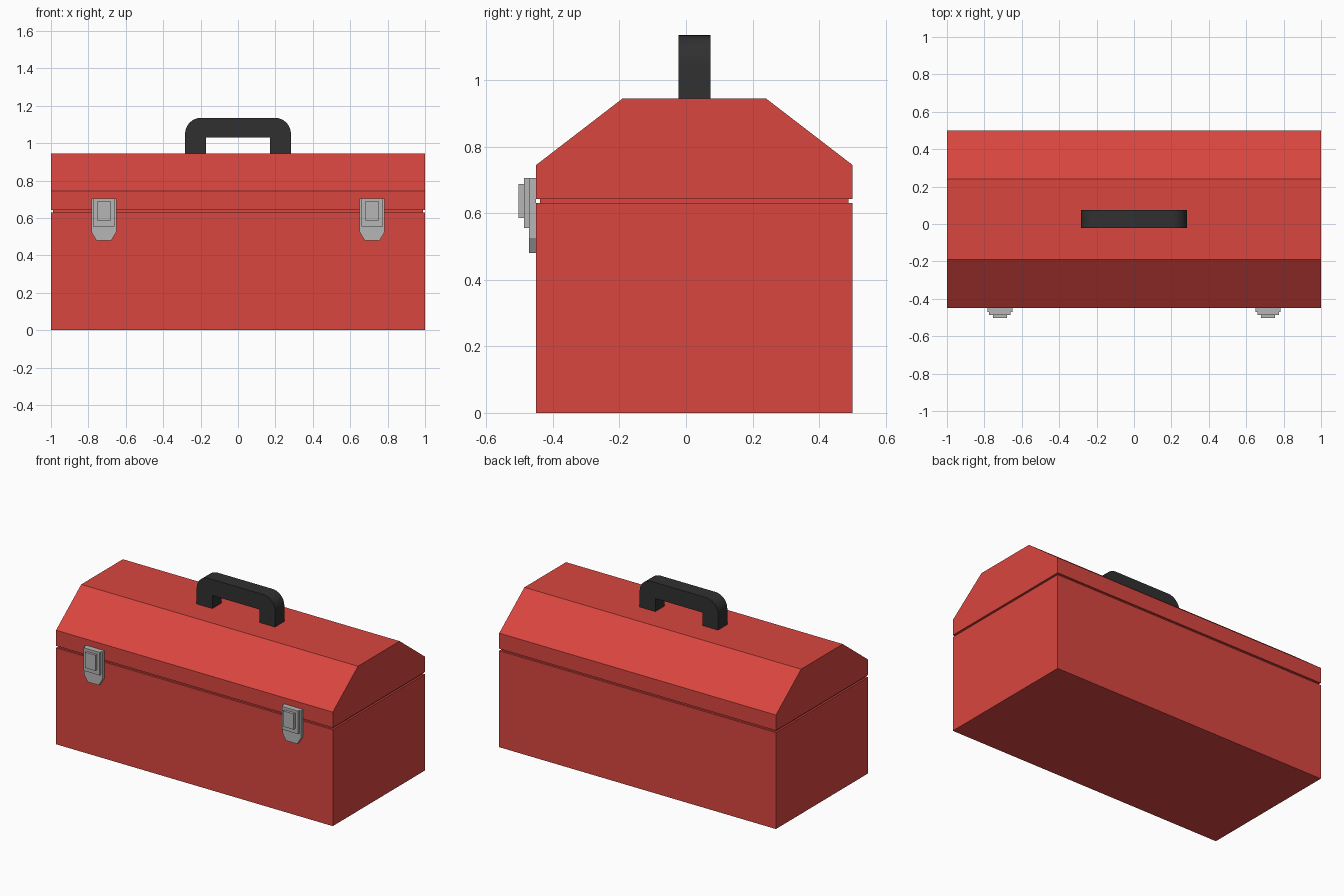
import bpy
import bmesh
import math
from mathutils import Vector

default_cube = bpy.data.objects.get("Cube")
if default_cube:
    bpy.data.objects.remove(default_cube, do_unlink=True)


def make_material(name, colour, roughness=0.5):
    mat = bpy.data.materials.new(name)
    mat.use_nodes = True
    mat.diffuse_color = (*colour, 1)
    shader = next(n for n in mat.node_tree.nodes if n.type == "BSDF_PRINCIPLED")
    shader.inputs["Base Color"].default_value = (*colour, 1)
    shader.inputs["Roughness"].default_value = roughness
    return mat


red = make_material("red paint", (0.70, 0.061, 0.05))
grey = make_material("latch grey", (0.47, 0.47, 0.47))
black = make_material("handle black", (0.03, 0.03, 0.03))


def prism(name, profile, axis, start, end, mat):
    """Extrude a closed profile along x (profile is y, z) or y (profile is x, z)."""
    def place(a, b, depth):
        return Vector((depth, a, b)) if axis == "x" else Vector((a, depth, b))

    bm = bmesh.new()
    face = bm.faces.new([bm.verts.new(place(a, b, start)) for a, b in profile])
    extruded = bmesh.ops.extrude_face_region(bm, geom=[face])["geom"]
    moved = [g for g in extruded if isinstance(g, bmesh.types.BMVert)]
    bmesh.ops.translate(bm, verts=moved, vec=place(0, 0, end - start))
    bmesh.ops.recalc_face_normals(bm, faces=bm.faces)
    mesh = bpy.data.meshes.new(name)
    bm.to_mesh(mesh)
    bm.free()
    mesh.materials.append(mat)
    obj = bpy.data.objects.new(name, mesh)
    bpy.context.collection.objects.link(obj)
    return obj


def rectangle(left, right, low, high):
    return [(left, low), (right, low), (right, high), (left, high)]


# Box, recessed seam and sloped lid
FRONT, BACK = -0.45, 0.50
SEAM_LOW, SEAM_HIGH, INSET = 0.63, 0.643, 0.012
LID_TOP = 0.945

prism("box_body", rectangle(FRONT, BACK, 0, SEAM_LOW), "x", -1, 1, red)
prism("lid_seam", rectangle(FRONT + INSET, BACK - INSET, SEAM_LOW, SEAM_HIGH),
      "x", -1 + INSET, 1 - INSET, red)
lid_profile = [(FRONT, SEAM_HIGH), (BACK, SEAM_HIGH), (BACK, 0.745),
               (0.24, LID_TOP), (-0.19, LID_TOP), (FRONT, 0.745)]
prism("lid", lid_profile, "x", -1, 1, red)

# Carrying handle with rounded outer corners
HALF, INNER, HANDLE_TOP, RADIUS, STEPS = 0.283, 0.17, 1.135, 0.085, 8
right_half = [(INNER, 1.03), (INNER, LID_TOP), (HALF, LID_TOP)]
for i in range(STEPS + 1):
    angle = math.pi / 2 * i / STEPS
    right_half.append((HALF - RADIUS + RADIUS * math.cos(angle),
                       HANDLE_TOP - RADIUS + RADIUS * math.sin(angle)))
left_half = [(-x, z) for x, z in reversed(right_half)]
handle = prism("handle", right_half + left_half, "y", -0.022, 0.074, black)
bpy.ops.object.select_all(action="DESELECT")
handle.select_set(True)
bpy.context.view_layer.objects.active = handle
bpy.ops.object.shade_smooth_by_angle(angle=math.radians(30))

# Two stepped latches
for side, x in (("right", -0.717), ("left", 0.717)):
    plate = [(x - 0.067, 0.705), (x - 0.067, 0.525), (x - 0.04, 0.48),
             (x + 0.04, 0.48), (x + 0.067, 0.525), (x + 0.067, 0.705)]
    prism(f"{side}_latch_plate", plate, "y", FRONT, -0.471, grey)
    prism(f"{side}_latch_lever", rectangle(x - 0.058, x + 0.058, 0.555, 0.705),
          "y", -0.471, -0.487, grey)
    prism(f"{side}_latch_catch", rectangle(x - 0.038, x + 0.038, 0.585, 0.688),
          "y", -0.487, -0.503, grey)
